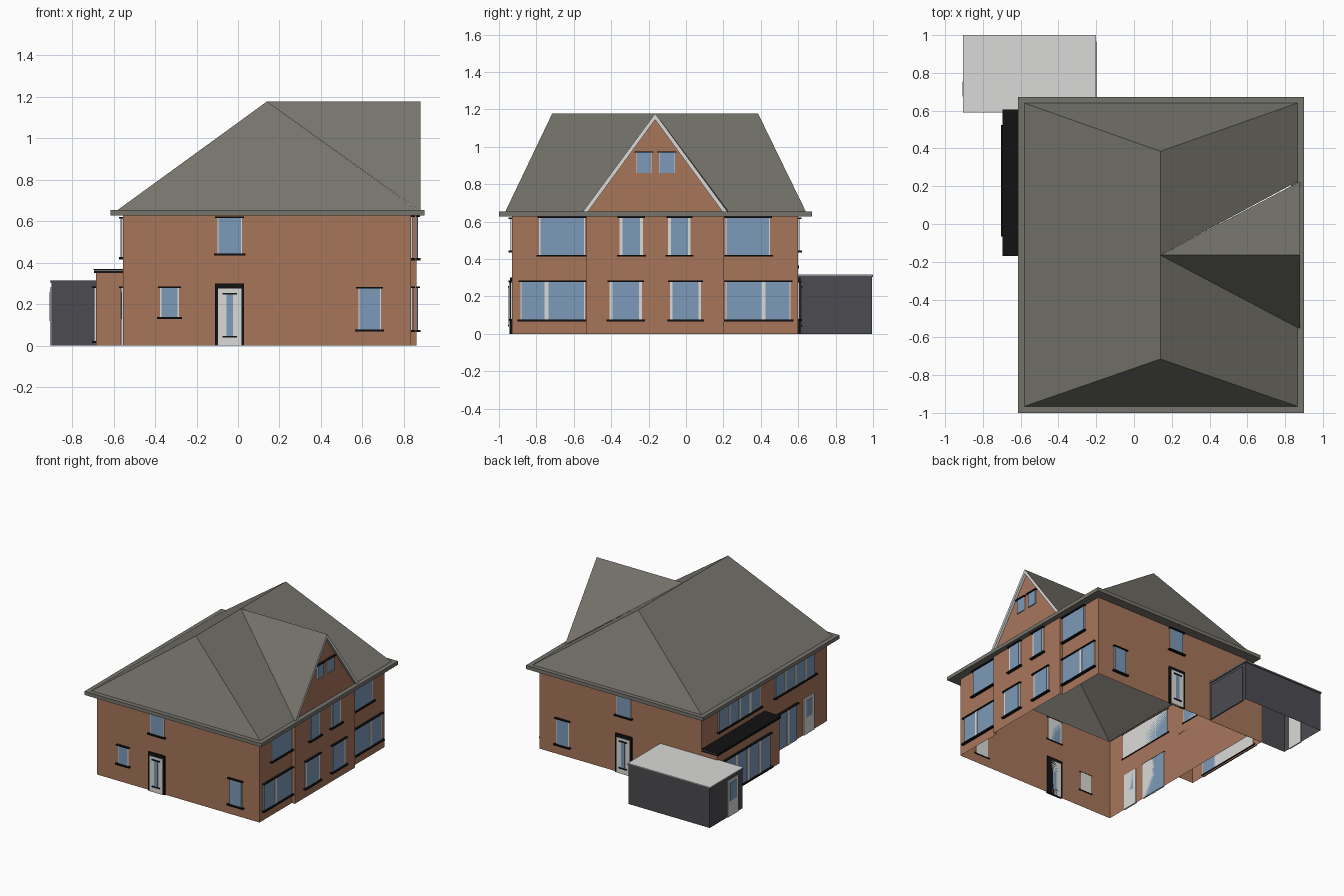
import bpy
import bmesh
from mathutils import Matrix, Vector

cube = bpy.data.objects.get("Cube")
if cube:
    bpy.data.objects.remove(cube, do_unlink=True)


def material(name, r, g, b):
    mat = bpy.data.materials.new(name)
    mat.use_nodes = True
    mat.diffuse_color = (r, g, b, 1)
    shader = mat.node_tree.nodes["Principled BSDF"]
    shader.inputs["Base Color"].default_value = (r, g, b, 1)
    shader.inputs["Roughness"].default_value = 0.8
    return mat


brick = material("brick", .39, .18, .105)
tile = material("roof_tile", .18, .175, .15)
glass = material("window_glass", .2, .32, .48)
white = material("white_paint", .7, .7, .69)
black = material("black_trim", .006, .006, .006)
charcoal = material("charcoal_cladding", .072, .07, .082)


def add_object(name, bm, mats):
    mesh = bpy.data.meshes.new(name)
    bm.to_mesh(mesh)
    bm.free()
    for mat in mats:
        mesh.materials.append(mat)
    obj = bpy.data.objects.new(name, mesh)
    bpy.context.collection.objects.link(obj)
    return obj


def surface(name, faces, mats):
    """Build faces given as (material index, corner points)."""
    bm = bmesh.new()
    for index, points in faces:
        bm.faces.new([bm.verts.new(p) for p in points]).material_index = index
    bmesh.ops.remove_doubles(bm, verts=bm.verts, dist=0.0005)
    bmesh.ops.recalc_face_normals(bm, faces=bm.faces)
    return add_object(name, bm, mats)


def boxes(name, parts):
    """Build one object from (material, low corner, high corner) boxes."""
    bm = bmesh.new()
    mats = []
    for mat, low, high in parts:
        if mat not in mats:
            mats.append(mat)
        a, b = Vector(low), Vector(high)
        size = [abs(v) for v in b - a]
        matrix = Matrix.Translation((a + b) / 2) @ Matrix.Diagonal((*size, 1))
        made = bmesh.ops.create_cube(bm, size=1, matrix=matrix)
        for face in {f for v in made["verts"] for f in v.link_faces}:
            face.material_index = mats.index(mat)
    return add_object(name, bm, mats)


def wall_ring(plan, top):
    return [(0, [(*p, 0), (*q, 0), (*q, top), (*p, top)])
            for p, q in zip(plan, plan[1:] + plan[:1])]


def rectangle(x0, x1, y0, y1):
    return [(x0, y0), (x1, y0), (x1, y1), (x0, y1)]


# Wall planes: axis of the normal, position, outward sign
FRONT = ("y", -.93, -1)
BACK = ("y", .6, 1)
EAST = ("x", .835, 1)
BAY = ("x", .86, 1)
WEST = ("x", -.555, -1)
EXTENSION = ("x", -.685, -1)
GARAGE_WEST = ("x", -.9, -1)
GARAGE_EAST = ("x", -.205, 1)


def on_wall(wall, mat, u0, u1, z0, z1, depth):
    axis, at, sign = wall
    inner, outer = at - sign * .004, at + sign * depth
    if axis == "x":
        return mat, (inner, u0, z0), (outer, u1, z1)
    return mat, (u0, inner, z0), (u1, outer, z1)


def window(name, wall, u0, u1, z0, z1, bars=(), edge=.006, sill=True, lintel=True):
    """White frame, glass, upright bars, and dark sill and lintel."""
    parts = [on_wall(wall, white, u0, u1, z0, z1, .005),
             on_wall(wall, glass, u0 + edge, u1 - edge, z0, z1, .008)]
    for u in bars:
        parts.append(on_wall(wall, white, u - .011, u + .011, z0, z1, .011))
    if sill:
        parts.append(on_wall(wall, black, u0 - .015, u1 + .015, z0 - .008, z0 + .002, .02))
    if lintel:
        parts.append(on_wall(wall, black, u0 - .01, u1 + .01, z1 - .002, z1 + .005, .018))
    boxes(name, parts)


def even_bars(u0, u1, panes):
    return [u0 + (u1 - u0) * i / panes for i in range(1, panes)]


def entrance(name, wall, centre):
    parts = []
    for mat, half, z0, z1, depth in ((black, .07, 0, .3, .012), (white, .056, 0, .275, .015),
                                     (glass, .016, .045, .25, .018), (black, .034, .04, .048, .022),
                                     (black, .034, .247, .255, .022)):
        parts.append(on_wall(wall, mat, centre - half, centre + half, z0, z1, depth))
    boxes(name, parts)


# House walls, with the central bay rising into a gable
mid, bay0, bay1, eave = -.165, -.533, .203, .655
plan = [(-.555, -.93), (.835, -.93), (.835, bay0), (.86, bay0),
        (.86, bay1), (.835, bay1), (.835, .6), (-.555, .6)]
gable = [(.86, bay0, .63), (.86, bay1, .63), (.86, bay1, eave), (.86, mid, 1.16), (.86, bay0, eave)]
surface("house_walls", wall_ring(plan, .63) + [(0, gable)], [brick])

# Hipped roof with soffit, fascia and the gable opening
loops = [[(*p, z) for p in rectangle(*size)] for size, z in (
    ((-.555, .835, -.93, .6), .627), ((-.615, .9, -1, .673), .627),
    ((-.615, .9, -1, .673), eave), ((-.58, .865, -.965, .64), eave))]
faces = []
for low, high in zip(loops, loops[1:]):
    for i in range(4):
        j = (i + 1) % 4
        faces.append((0, [low[i], low[j], high[j], high[i]]))
ridge = 1.178
sw, se, ne, nw = loops[-1]
r0, r1, peak = (.14, -.715, ridge), (.14, .385, ridge), (.14, mid, ridge)
valley0, valley1 = (.865, -.545, eave), (.865, .225, eave)
faces += [(0, [sw, se, r0]), (0, [ne, nw, r1]), (0, [nw, sw, r0, peak, r1]),
          (0, [se, valley0, peak, r0]), (0, [valley1, ne, r1, peak])]
surface("main_roof", faces, [tile])

# Gable roof with white verge and lining
top, lining_top = (.88, mid, ridge), (.88, mid, 1.145)
inner_peak = (.18, mid, 1.145)
faces = []
for side in (-1, 1):
    foot = (.88, mid + side * .391, eave - .008)
    inner = (.88, mid + side * .364, eave - .008)
    faces += [(0, [peak, top, foot]), (1, [top, foot, inner, lining_top]),
              (1, [inner_peak, lining_top, inner])]
surface("gable_roof", faces, [tile, white])

# Bay side windows and gable windows
window("bay_lower_window_front", BAY, -.41, -.235, .075, .28, edge=.016)
window("bay_lower_window_back", BAY, -.085, .08, .075, .28, edge=.014)
window("bay_upper_window_front", BAY, -.355, -.23, .42, .622, edge=.015)
window("bay_upper_window_back", BAY, -.095, .025, .42, .622, edge=.015)
window("gable_window_front", BAY, -.265, -.185, .86, .97, edge=.002, sill=False)
window("gable_window_back", BAY, -.145, -.06, .86, .97, edge=.002, sill=False)
window("side_lower_window_front", EAST, -.885, -.54, .075, .28, [-.745])
window("side_upper_window_front", EAST, -.785, -.54, .42, .622)
window("side_lower_window_back", EAST, .21, .56, .075, .28, [.415])
window("side_upper_window_back", EAST, .21, .45, .42, .622)

# Front and back openings
window("front_small_window", FRONT, -.375, -.285, .137, .28)
for label, wall, centre in (("front", FRONT, -.04), ("back", BACK, .11)):
    window(label + "_tall_window", wall, .58, .69, .077, .277)
    window(label + "_upper_window", wall, centre - .06, centre + .06, .443, .617)
    entrance(label + "_door", wall, centre)

# Flat-roofed extension with a dark roof
surface("extension_walls", wall_ring(rectangle(-.685, -.555, -.165, .6), .355), [brick])
boxes("extension_roof", [(black, (-.695, -.17, .35), (-.555, .605, .362)),
                         (white, (-.69, -.168, .362), (-.555, .603, .366)),
                         (black, (-.697, -.17, .366), (-.555, .605, .369))])
window("extension_glazing", EXTENSION, -.05, .51, .02, .28, even_bars(-.05, .51, 4))

# Left side openings
window("left_upper_window_back", WEST, -.11, .4, .425, .615, even_bars(-.11, .4, 4))
window("left_upper_window_front", WEST, -.78, -.29, .425, .615, even_bars(-.78, -.29, 4))
window("garden_doors", WEST, -.56, -.33, 0, .28, [-.445], sill=False)
boxes("left_side_door", [on_wall(WEST, white, -.77, -.64, 0, .28, .008),
                         on_wall(WEST, glass, -.74, -.67, .13, .26, .01)])

# Garage
surface("garage_walls", wall_ring(rectangle(-.9, -.205, .595, .995), .307), [charcoal])
boxes("garage_roof", [(charcoal, (-.905, .59, .303), (-.2, 1, .312)),
                      (white, (-.905, .59, .312), (-.2, 1, .317))])
boxes("garage_main_door", [on_wall(GARAGE_EAST, charcoal, .62, .965, 0, .28, .006)])
boxes("garage_side_door", [on_wall(GARAGE_WEST, white, .65, .78, 0, .28, .006),
                           on_wall(GARAGE_WEST, glass, .675, .755, .12, .26, .009)])
